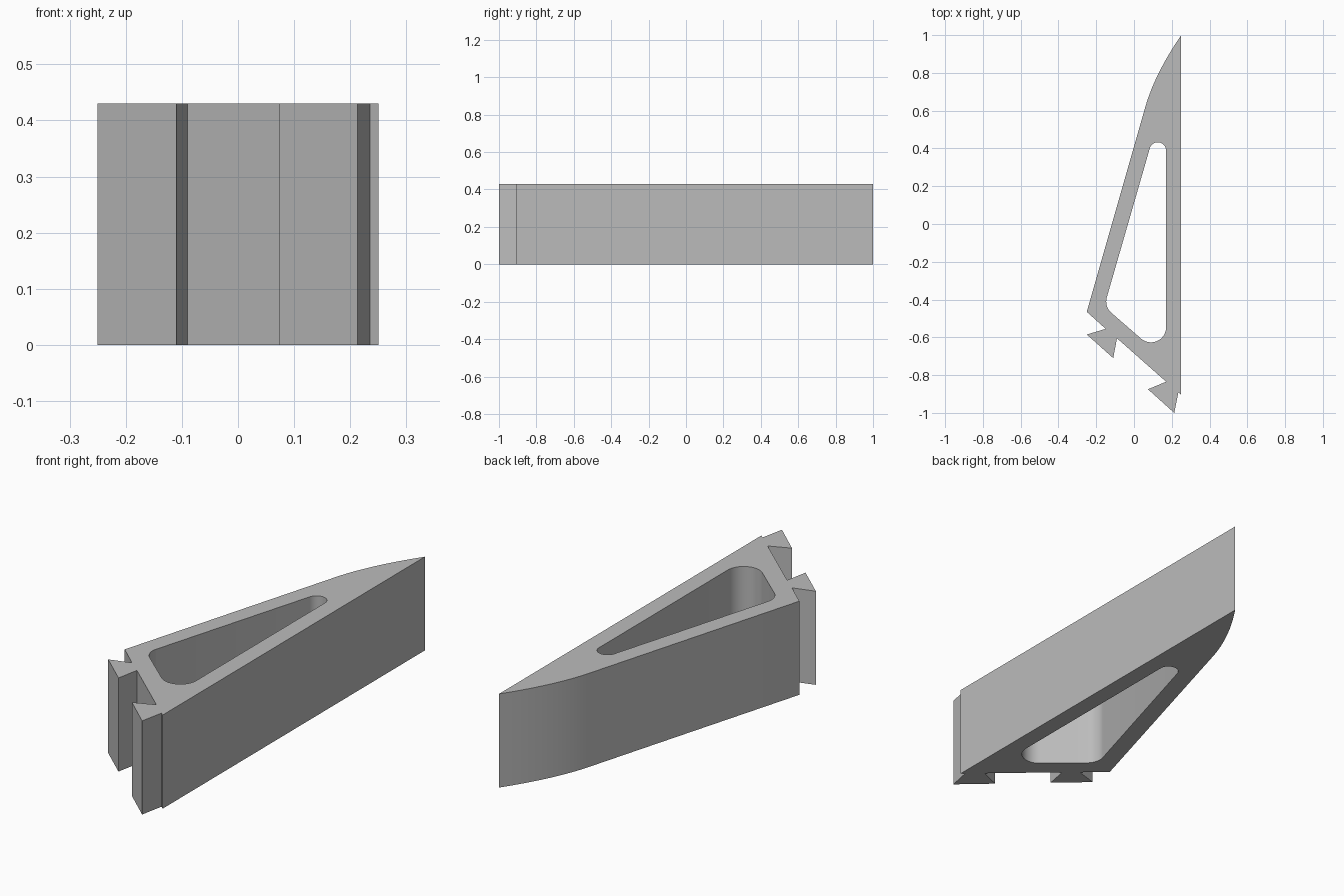
import bpy, bmesh, math
from mathutils import Vector

if "Cube" in bpy.data.objects:
    bpy.data.objects.remove(bpy.data.objects["Cube"], do_unlink=True)

HEIGHT = 0.43


def make_material(name, colour):
    mat = bpy.data.materials.new(name)
    mat.use_nodes = True
    mat.diffuse_color = colour
    mat.node_tree.nodes["Principled BSDF"].inputs["Base Color"].default_value = colour
    return mat


def bezier(a, b, c, steps):
    """Quadratic curve from a to c, steered by b."""
    a, b, c = Vector(a), Vector(b), Vector(c)
    ts = [i / steps for i in range(steps + 1)]
    return [a * (1 - t) ** 2 + b * 2 * t * (1 - t) + c * t * t for t in ts]


def fillet(before, corner, after, radius, steps=16):
    """Round a corner with a true arc."""
    p = Vector(corner)
    u = (Vector(before) - p).normalized()
    v = (Vector(after) - p).normalized()
    half = u.angle(v) / 2
    centre = p + (u + v).normalized() * radius / math.sin(half)
    start = p + u * radius / math.tan(half) - centre
    end = p + v * radius / math.tan(half) - centre
    sweep = math.pi - 2 * half
    return [centre + (start * math.sin(sweep * (1 - i / steps))
                      + end * math.sin(sweep * i / steps)) / math.sin(sweep)
            for i in range(steps + 1)]


# Outer outline: straight back, curved tip, slanted side, two dovetail hooks
outline = [Vector(p) for p in (
    (-0.25, -0.465), (-0.15, -0.555), (-0.25, -0.585), (-0.11, -0.71),
    (-0.09, -0.605), (0.17, -0.835), (0.074, -0.875), (0.213, -1.0),
    (0.235, -0.89), (0.25, -0.905))]
outline += bezier((0.25, 1.0), (0.11, 0.795), (0.06, 0.62), 20)

# Rounded triangular opening
corners = [(0.17, 0.70), (-0.158, -0.437), (0.17, -0.722)]
radii = [0.044, 0.08, 0.08]
opening = []
for i, radius in enumerate(radii):
    opening += fillet(corners[i - 1], corners[i], corners[(i + 1) % 3], radius)

# Fill between the loops and extrude upwards
bm = bmesh.new()
for loop in (outline, opening):
    verts = [bm.verts.new((p.x, p.y, 0)) for p in loop]
    for i, v in enumerate(verts):
        bm.edges.new((verts[i - 1], v))
bmesh.ops.triangle_fill(bm, edges=bm.edges[:], use_beauty=True, normal=(0, 0, 1))
result = bmesh.ops.extrude_face_region(bm, geom=bm.faces[:])
top = [g for g in result["geom"] if isinstance(g, bmesh.types.BMVert)]
bmesh.ops.translate(bm, verts=top, vec=(0, 0, HEIGHT))
bmesh.ops.recalc_face_normals(bm, faces=bm.faces[:])

mesh = bpy.data.meshes.new("wedge_bracket")
bm.to_mesh(mesh)
bm.free()
bracket = bpy.data.objects.new("wedge_bracket", mesh)
bpy.context.collection.objects.link(bracket)
mesh.materials.append(make_material("plain_grey", (0.5, 0.5, 0.5, 1)))

bpy.context.view_layer.objects.active = bracket
bracket.select_set(True)
bpy.ops.object.shade_smooth_by_angle(angle=math.radians(25))
